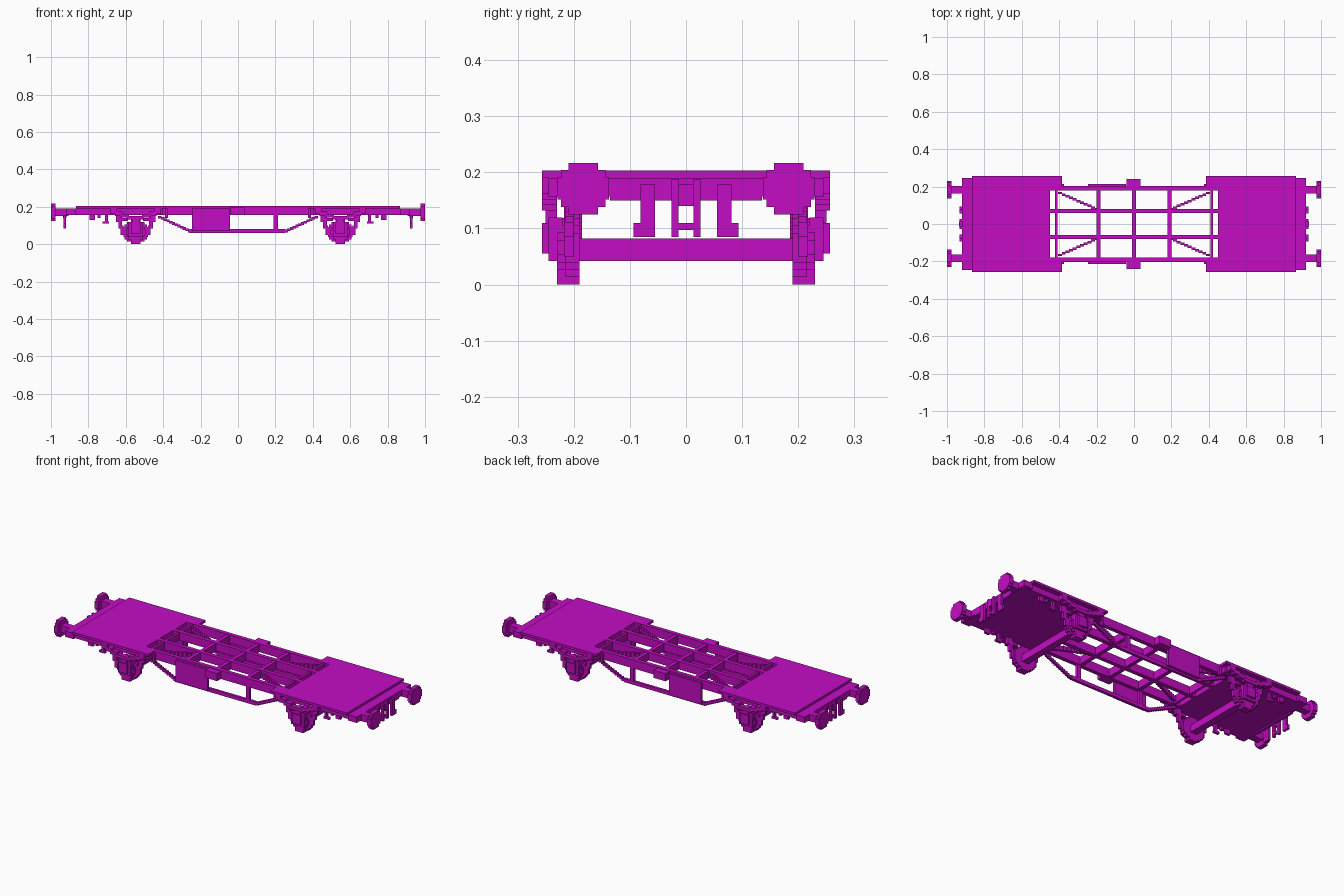
import bpy, bmesh, math
from mathutils import Matrix, Vector

cube = bpy.data.objects.get("Cube")
if cube:
    bpy.data.objects.remove(cube, do_unlink=True)

mat = bpy.data.materials.new("magenta")
mat.use_nodes = True
COL = (0.55, 0.004, 0.55, 1.0)
mat.diffuse_color = COL
mat.node_tree.nodes["Principled BSDF"].inputs["Base Color"].default_value = COL

V = 0.0132  # block size used for all stepped shapes


def build(name, boxes, mx=False, my=False):
    """One object made of boxes (x0,x1,y0,y1,z0,z1), optionally mirrored in x and y."""
    bm = bmesh.new()
    for sx in ((1, -1) if mx else (1,)):
        for sy in ((1, -1) if my else (1,)):
            for x0, x1, y0, y1, z0, z1 in boxes:
                c = Vector((sx * (x0 + x1) / 2, sy * (y0 + y1) / 2, (z0 + z1) / 2))
                s = Matrix.Diagonal((abs(x1 - x0), abs(y1 - y0), abs(z1 - z0), 1))
                bmesh.ops.create_cube(bm, size=1, matrix=Matrix.Translation(c) @ s)
    me = bpy.data.meshes.new(name)
    bm.to_mesh(me)
    bm.free()
    me.materials.append(mat)
    ob = bpy.data.objects.new(name, me)
    bpy.context.scene.collection.objects.link(ob)
    return ob


def disc_rows(radius, rows):
    """Half widths and heights of a stepped disc, as (half_width, z0, z1)."""
    h = 2 * radius / rows
    out = []
    for i in range(rows):
        z0 = -radius + i * h
        zm = z0 + h / 2
        w = math.sqrt(max(radius ** 2 - zm ** 2, 0))
        out.append((max(round(w / (V / 2)) * V / 2, V), z0, z0 + h))
    return out


def stairs(a, b, n):
    """Points of a stepped line from a to b."""
    return [tuple(p + (q - p) * (i + 0.5) / n for p, q in zip(a, b)) for i in range(n)]


# Decks at both ends
build("deck", [(0.45, 0.866, -0.257, 0.257, 0.19, 0.203),
               (0.385, 0.45, 0.18, 0.257, 0.19, 0.203),
               (0.385, 0.45, -0.257, -0.18, 0.19, 0.203)], mx=True)
build("deck_underframe", [(0.45, 0.90, -0.2, 0.2, 0.157, 0.19)], mx=True)
build("headstock", [(0.866, 0.92, -0.245, 0.245, 0.157, 0.19),
                    (0.905, 0.92, -0.135, 0.135, 0.15, 0.19)], mx=True)

# Open centre frame
build("side_beam", [(-0.46, 0.46, 0.18, 0.203, 0.155, 0.203)], my=True)
build("inner_beam", [(-0.46, 0.46, 0.058, 0.081, 0.157, 0.203)], my=True)
build("cross_beam", [(x - w, x + w, -0.185, 0.185, 0.157, 0.2)
                     for x, w in ((0, 0.011), (0.19, 0.011), (-0.19, 0.011),
                                  (0.415, 0.0066), (-0.415, 0.0066))])
build("diagonal_brace", [(x - 0.0105, x + 0.0105, y - V / 2, y + V / 2, 0.165, 0.19)
                         for x, y in stairs((0.405, 0.17), (0.19, 0.075), 11)],
      mx=True, my=True)

# Truss rods below the side beams
build("truss_rail", [(-0.26, 0.25, 0.185, 0.2, 0.06, 0.08)], my=True)
build("truss_post", [(0.19, 0.213, 0.185, 0.2, 0.07, 0.16)], mx=True, my=True)
build("truss_rod", [(x - 0.009, x + 0.009, 0.185, 0.2, z - 0.007, z + 0.007)
                    for x, z in stairs((0.425, 0.148), (0.25, 0.067), 12)],
      mx=True, my=True)

# Side panel and side bracket
build("side_panel", [(-0.245, -0.043, 0.2, 0.215, 0.07, 0.192)], my=True)
build("side_bracket", [(-0.04, 0.036, 0.2, 0.24, 0.157, 0.2)], my=True)

# Wheels, axles and axle boxes
AX, AZ = 0.547, 0.066
build("wheel", [(AX - w, AX + w, 0.19, 0.215, AZ + a, AZ + b)
                for w, a, b in disc_rows(0.066, 10)]
      + [(AX - w, AX + w, 0.215, 0.23, AZ + a, AZ + b)
         for w, a, b in disc_rows(0.053, 8)] +
      [(AX - 0.026, AX + 0.026, 0.19, 0.23, 0, 0.013)], mx=True, my=True)
build("axle", [(AX - 0.02, AX + 0.02, -0.245, 0.245, 0.042, 0.082)], mx=True)
build("axle_box", [(AX - 0.04, AX + 0.04, 0.22, 0.245, 0.042, 0.12),
                   (AX - 0.026, AX + 0.026, 0.245, 0.257, 0.055, 0.11),
                   (AX - 0.02, AX + 0.02, 0.23, 0.25, 0.11, 0.14)], mx=True, my=True)

# Axle guards and stepped leaf springs
guard = []
for s in (1, -1):
    guard += [(AX + s * 0.072, AX + s * 0.092, 0.2, 0.217, 0.085, 0.16),
              (AX + s * 0.065, AX + s * 0.08, 0.2, 0.217, 0.05, 0.1),
              (AX + s * 0.04, AX + s * 0.075, 0.2, 0.217, 0.125, 0.14),
              (AX + s * 0.085, AX + s * 0.105, 0.2, 0.217, 0.12, 0.16)]
build("axle_guard", guard, mx=True, my=True)
spring = [(AX - 0.045, AX + 0.045, 0.23, 0.257, 0.132, 0.15)]
for s in (1, -1):
    spring += [(AX + s * 0.035, AX + s * 0.08, 0.23, 0.257, 0.142, 0.162),
               (AX + s * 0.07, AX + s * 0.11, 0.23, 0.257, 0.152, 0.175),
               (AX + s * 0.10, AX + s * 0.135, 0.2, 0.257, 0.162, 0.19)]
build("leaf_spring", spring, mx=True, my=True)

# Small hooks hanging from the side beams
build("side_hook", [(0.695, 0.71, 0.2, 0.215, 0.11, 0.16),
                    (0.69, 0.725, 0.2, 0.215, 0.11, 0.122),
                    (0.735, 0.75, 0.2, 0.215, 0.14, 0.16),
                    (0.765, 0.795, 0.2, 0.215, 0.13, 0.16),
                    (0.375, 0.39, 0.2, 0.215, 0.14, 0.19)], mx=True, my=True)
build("side_ledge", [(0.40, 0.866, 0.195, 0.23, 0.157, 0.19)], mx=True, my=True)

# Buffers
BY, BZ = 0.183, 0.171
build("buffer_head", [(0.975, 1.0, BY - w, BY + w, BZ + a, BZ + b)
                      for w, a, b in disc_rows(0.046, 7)], mx=True, my=True)
build("buffer_shaft", [(0.915, 0.98, BY - 0.02, BY + 0.02, 0.152, 0.19)],
      mx=True, my=True)

# Coupling and brake hoses on the ends
build("coupling", [(0.92, 0.933, 0.013, 0.026, 0.085, 0.188),
                   (0.92, 0.933, -0.026, -0.013, 0.085, 0.188),
                   (0.92, 0.933, -0.014, 0.014, 0.097, 0.11),
                   (0.918, 0.936, -0.013, 0.013, 0.14, 0.178)], mx=True)
build("brake_hose", [(0.92, 0.933, 0.055, 0.081, 0.085, 0.178),
                     (0.92, 0.933, 0.08, 0.094, 0.085, 0.11)], mx=True, my=True)
